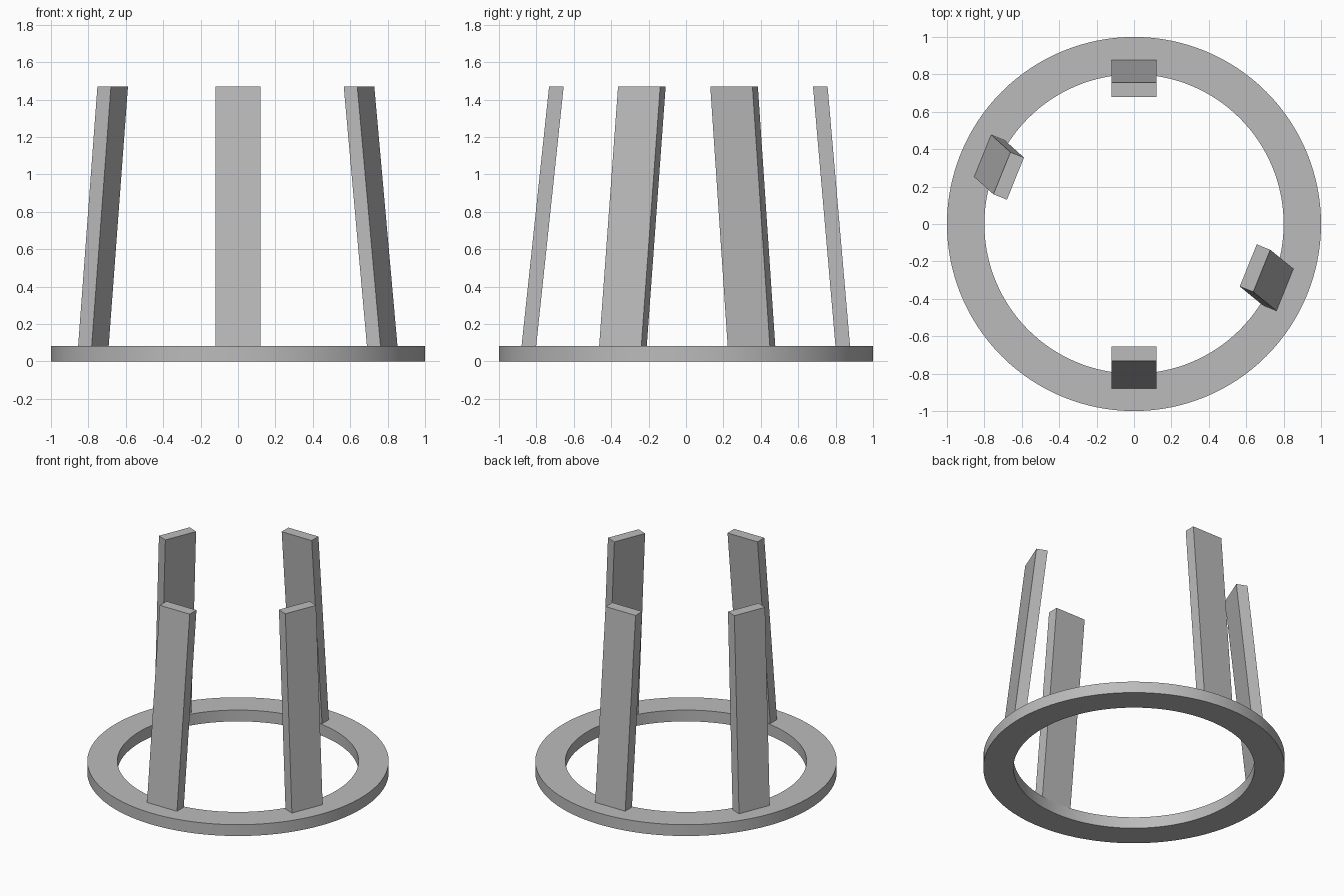
import bpy, bmesh
from math import radians
from mathutils import Matrix, Vector

if "Cube" in bpy.data.objects:
    bpy.data.objects.remove(bpy.data.objects["Cube"], do_unlink=True)

RING_TOP, LEG_TOP = 0.083, 1.47
OUTER, INNER, SEGMENTS = 1.0, 0.8, 128
LEG_WIDTH, LEG_THICK = 0.243, 0.078

grey = bpy.data.materials.new("plain grey")
grey.use_nodes = True
grey.diffuse_color = (0.5, 0.5, 0.5, 1)
grey.node_tree.nodes["Principled BSDF"].inputs["Base Color"].default_value = (0.5, 0.5, 0.5, 1)


def add_object(name, bm):
    bmesh.ops.recalc_face_normals(bm, faces=bm.faces)
    mesh = bpy.data.meshes.new(name)
    bm.to_mesh(mesh)
    bm.free()
    mesh.materials.append(grey)
    obj = bpy.data.objects.new(name, mesh)
    bpy.context.collection.objects.link(obj)
    return obj


def add_ring():
    # Rectangular section spun around the vertical axis
    bm = bmesh.new()
    section = [(INNER, 0), (OUTER, 0), (OUTER, RING_TOP), (INNER, RING_TOP)]
    verts = [bm.verts.new((r, 0, z)) for r, z in section]
    edges = [bm.edges.new((verts[i], verts[(i + 1) % 4])) for i in range(4)]
    bmesh.ops.spin(bm, geom=verts + edges, cent=(0, 0, 0), axis=(0, 0, 1),
                   angle=radians(360), steps=SEGMENTS, use_merge=True)
    bmesh.ops.remove_doubles(bm, verts=bm.verts, dist=0.0001)
    return add_object("base_ring", bm)


def add_leg(name, facing, foot, lean):
    # Flat plank facing outward, its top sheared by the lean
    bm = bmesh.new()
    bmesh.ops.create_cube(bm, size=1)
    turn = Matrix.Rotation(radians(facing), 3, "Z")
    for v in bm.verts:
        top = v.co.z > 0
        v.co = turn @ Vector((v.co.x * LEG_THICK, v.co.y * LEG_WIDTH, 0))
        v.co += Vector((*foot, LEG_TOP if top else RING_TOP))
        if top:
            v.co += Vector((*lean, 0))
    return add_object(name, bm)


ring = add_ring()
bpy.ops.object.select_all(action="DESELECT")
ring.select_set(True)
bpy.context.view_layer.objects.active = ring
bpy.ops.object.shade_smooth_by_angle(angle=radians(30))

# Four inward-leaning legs: facing angle, foot centre, lean of the top
add_leg("front_leg", -90, (0, -0.84), (0, 0.147))
add_leg("back_leg", 90, (0, 0.838), (0, -0.12))
add_leg("left_leg", -22, (0.771, -0.337), (-0.124, 0.101))
add_leg("right_leg", 158, (-0.773, 0.35), (0.103, -0.093))
